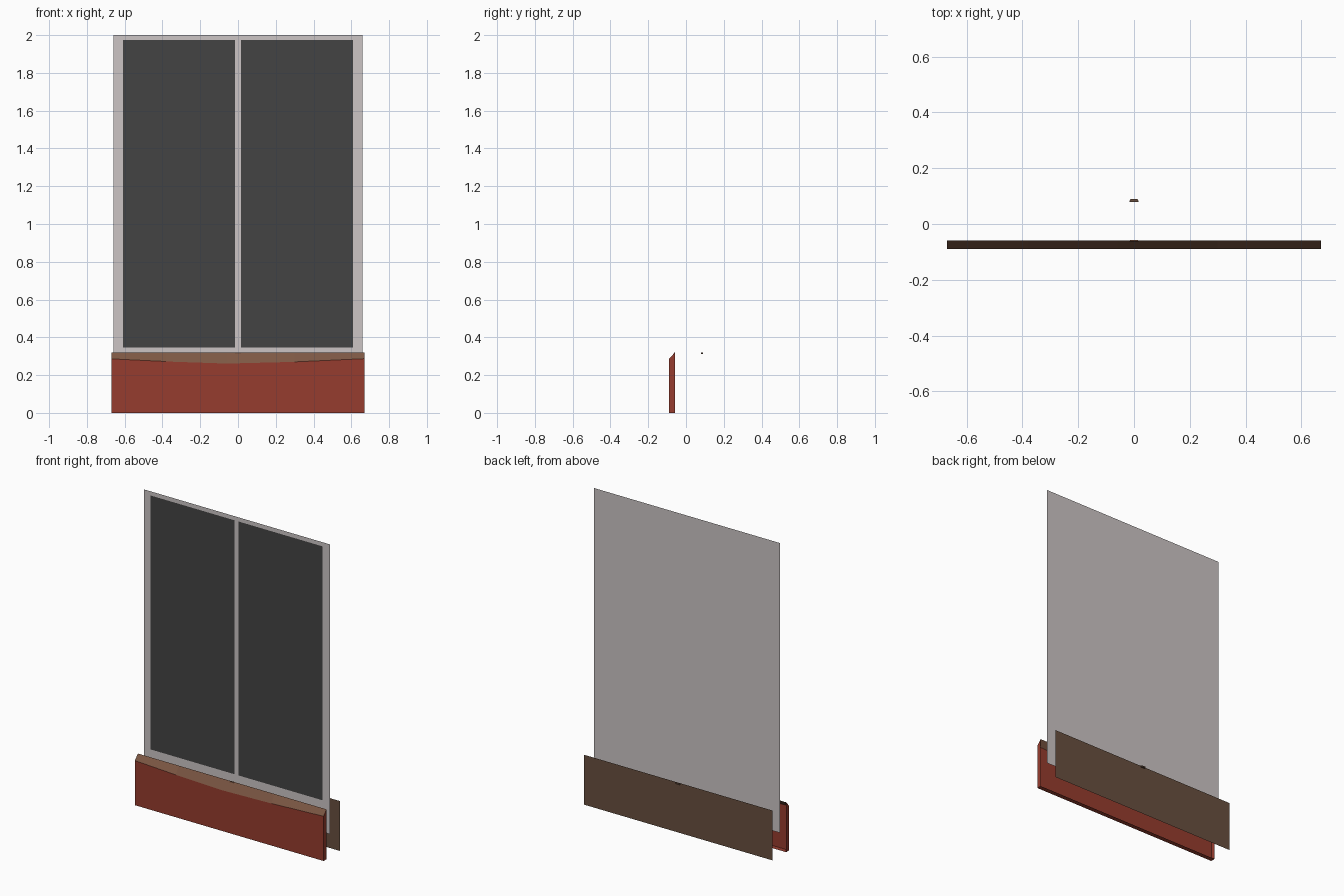
import bpy

if "Cube" in bpy.data.objects:
    bpy.data.objects.remove(bpy.data.objects["Cube"])


def lin(c):
    c /= 255
    return c / 12.92 if c <= 0.04045 else ((c + 0.055) / 1.055) ** 2.4


def material(name, r, g, b):
    m = bpy.data.materials.new(name)
    m.diffuse_color = (lin(r), lin(g), lin(b), 1)
    m.use_nodes = True
    m.node_tree.nodes["Principled BSDF"].inputs["Base Color"].default_value = m.diffuse_color
    return m


RED = material("brick_red", 150, 60, 46)
TAN = material("sill_tan", 125, 88, 68)
BROWN = material("dark_brown", 104, 79, 63)
GREY = material("frame_grey", 204, 197, 197)
DARK = material("pane_dark", 67, 67, 67)


def mesh_object(name, verts, faces, mats, indices=None):
    me = bpy.data.meshes.new(name)
    me.from_pydata(verts, [], faces)
    for m in mats:
        me.materials.append(m)
    if indices:
        for p, i in zip(me.polygons, indices):
            p.material_index = i
    ob = bpy.data.objects.new(name, me)
    bpy.context.collection.objects.link(ob)
    return ob


def panel(name, x0, x1, z0, z1, y, mat, back=False):
    """Flat upright sheet facing the front, or the back."""
    f = (3, 2, 1, 0) if back else (0, 1, 2, 3)
    return mesh_object(name, [(x0, y, z0), (x1, y, z0), (x1, y, z1), (x0, y, z1)], [f], [mat])


# window sheet with two dark panes
panel("window_frame", -0.66, 0.66, 0.14, 2.0, -0.011, GREY)
panel("left_pane", -0.61, -0.015, 0.345, 1.975, -0.014, DARK)
panel("right_pane", 0.015, 0.61, 0.345, 1.975, -0.014, DARK)

# rear sill board
panel("rear_board", -0.67, 0.67, 0.0, 0.32, 0.079, BROWN, back=True)

# front sill: open-backed shell whose sloped top dips towards the middle
YF, YB, TOP = -0.089, -0.059, 0.32
dip = [(-0.67, 0.286), (-0.38, 0.272), (-0.06, 0.261), (0.3, 0.270), (0.67, 0.287)]
verts, faces, idx = [], [], []
for x, z in dip:
    verts += [(x, YB, 0), (x, YF, 0), (x, YF, z), (x, YB, TOP)]
for i in range(len(dip) - 1):
    a, b = 4 * i, 4 * i + 4
    for k in range(3):                      # bottom, front, slope
        faces.append((a + k, b + k, b + k + 1, a + k + 1))
        idx.append(1 if k == 2 else 0)
n = len(verts) - 4
faces += [(3, 2, 1, 0), (n, n + 1, n + 2, n + 3)]
idx += [0, 0]
mesh_object("front_sill", verts, faces, [RED, TAN], idx)


def tab(name, y0, y1, mat):
    """Small tapered knob at the middle of a board's top edge."""
    v = [(s * w, y, z) for y, w in ((y0, 0.017), (y1, 0.013))
         for s, z in ((-1, 0.312), (1, 0.312), (1, 0.32), (-1, 0.32))]
    f = [(0, 1, 2, 3), (7, 6, 5, 4)] + [(i, i + 4, (i + 1) % 4 + 4, (i + 1) % 4) for i in range(4)]
    return mesh_object(name, v, f, [mat])


tab("rear_tab", 0.079, 0.089, BROWN)
tab("front_tab", -0.063, -0.057, TAN)
